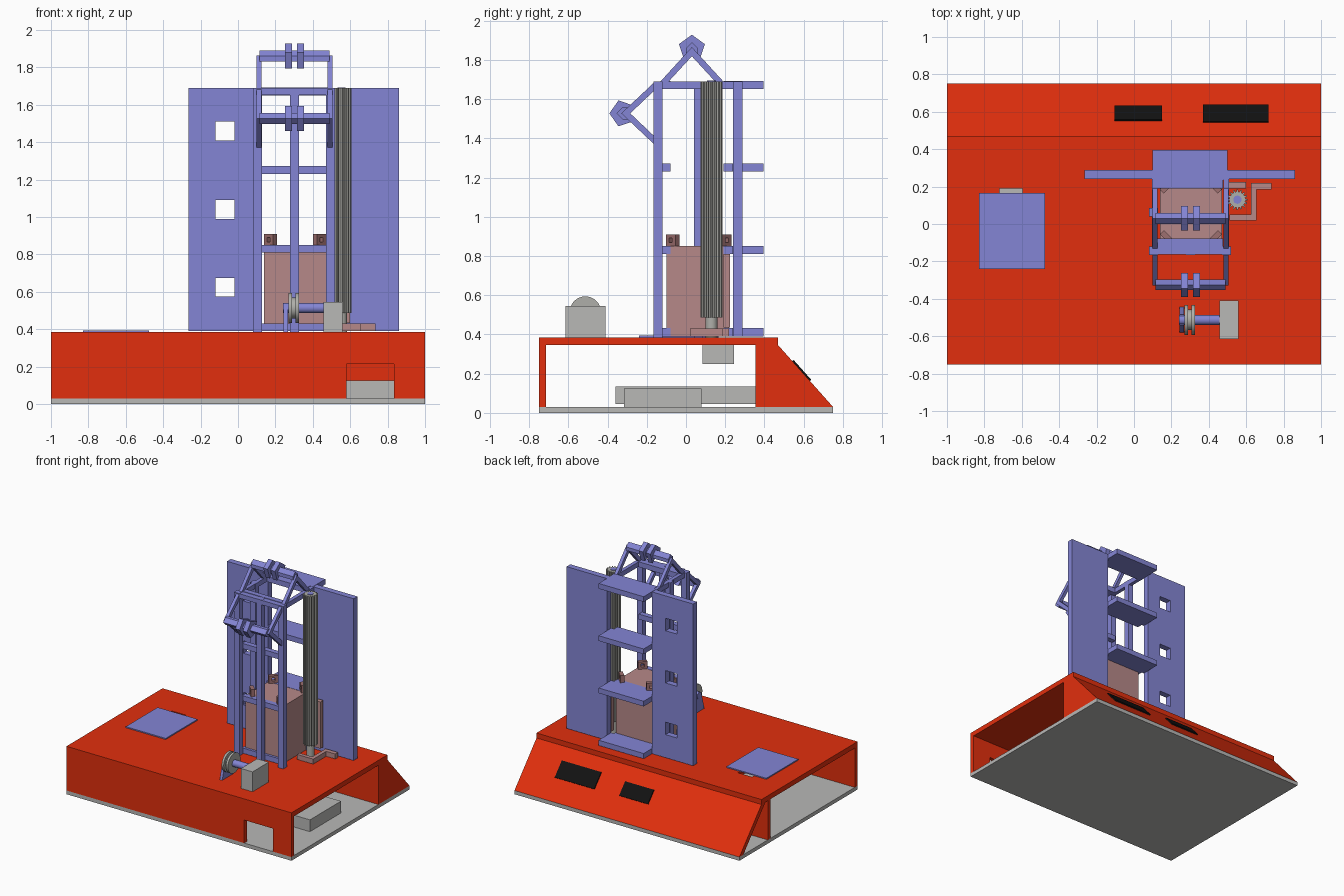
import bpy, bmesh, math
from mathutils import Matrix, Vector

if "Cube" in bpy.data.objects:
    bpy.data.objects.remove(bpy.data.objects["Cube"])


def material(name, r, g, b):
    m = bpy.data.materials.new(name)
    m.diffuse_color = (r, g, b, 1)
    m.use_nodes = True
    m.node_tree.nodes["Principled BSDF"].inputs["Base Color"].default_value = m.diffuse_color
    return m


RED = material("red", 0.76, 0.028, 0.004)
BLUE = material("periwinkle blue", 0.23, 0.235, 0.66)
GREY = material("light grey", 0.48, 0.48, 0.47)
STEEL = material("steel grey", 0.43, 0.43, 0.40)
PINK = material("dusty pink", 0.47, 0.25, 0.25)
ROSE = material("dark rose", 0.34, 0.16, 0.16)
BLACK = material("black", 0.006, 0.006, 0.006)


def finish(name, bm, mat):
    bmesh.ops.recalc_face_normals(bm, faces=bm.faces[:])
    me = bpy.data.meshes.new(name)
    bm.to_mesh(me)
    bm.free()
    ob = bpy.data.objects.new(name, me)
    bpy.context.collection.objects.link(ob)
    if mat:
        me.materials.append(mat)
    return ob


def box(name, x0, x1, y0, y1, z0, z1, mat):
    bm = bmesh.new()
    bmesh.ops.create_cube(bm, size=1)
    for v in bm.verts:
        v.co = Vector(((x0 + x1) / 2 + v.co.x * (x1 - x0),
                       (y0 + y1) / 2 + v.co.y * (y1 - y0),
                       (z0 + z1) / 2 + v.co.z * (z1 - z0)))
    return finish(name, bm, mat)


def prism(name, pts, a, b, mat, axis="x"):
    """Extrude a profile: (y, z) points along x, or (x, y) points along z."""
    bm = bmesh.new()
    put = (lambda p: (a, p[0], p[1])) if axis == "x" else (lambda p: (p[0], p[1], a))
    f = bm.faces.new([bm.verts.new(put(p)) for p in pts])
    new = bmesh.ops.extrude_face_region(bm, geom=[f])["geom"]
    d = Vector((b - a, 0, 0)) if axis == "x" else Vector((0, 0, b - a))
    bmesh.ops.translate(bm, verts=[g for g in new if isinstance(g, bmesh.types.BMVert)], vec=d)
    return finish(name, bm, mat)


def circle(cx, cy, r, n=32):
    return [(cx + r * math.cos(2 * math.pi * i / n), cy + r * math.sin(2 * math.pi * i / n))
            for i in range(n)]


def cut(ob, *holes):
    for h in holes:
        c = box("cutter", *h, None)
        mod = ob.modifiers.new("hole", "BOOLEAN")
        mod.operation, mod.solver, mod.object = "DIFFERENCE", "EXACT", c
        dg = bpy.context.evaluated_depsgraph_get()
        me = bpy.data.meshes.new_from_object(ob.evaluated_get(dg))
        ob.modifiers.clear()
        ob.data = me
        bpy.data.objects.remove(c)


def smooth(ob):
    for o in bpy.context.selected_objects:
        o.select_set(False)
    bpy.context.view_layer.objects.active = ob
    ob.select_set(True)
    bpy.ops.object.shade_smooth_by_angle(angle=math.radians(30))


# Chassis
box("base_plate", -1, 1, -0.75, 0.75, 0, 0.03, GREY)
deck = box("deck", -1, 1, -0.75, 0.47, 0.345, 0.385, RED)
cut(deck, (-0.72, -0.595, 0.0, 0.19, 0.3, 0.45))
wall = box("front_wall", -1, 1, -0.75, -0.715, 0.03, 0.345, RED)
cut(wall, (0.58, 0.835, -0.8, -0.7, 0.02, 0.215))
box("rear_inner_wall", -1, 1, 0.355, 0.39, 0.03, 0.345, RED)
prism("rear_slope", [(0.47, 0.345), (0.75, 0.03), (0.70, 0.03), (0.42, 0.345)], -1, 1, RED)
prism("slope_end_cap", [(0.39, 0.03), (0.70, 0.03), (0.42, 0.345), (0.39, 0.345)], 0.965, 1, RED)
box("hatch_cover", -0.83, -0.475, -0.24, 0.165, 0.385, 0.394, BLUE)

# Vents on the rear slope
for i, (x0, x1, ya, yb) in enumerate([(-0.105, 0.15, 0.552, 0.628), (0.37, 0.72, 0.542, 0.632)]):
    on = lambda y, h: (y + 0.747 * h, 0.345 - (y - 0.47) * 1.125 + 0.664 * h)
    prism(f"vent_{i}", [on(ya, 0), on(yb, 0), on(yb, 0.009), on(ya, 0.009)], x0, x1, BLACK)

# Boxes inside the chassis
box("battery_box", 0.33, 0.86, -0.315, 0.08, 0.03, 0.125, GREY)
box("control_box", -0.05, 0.3, -0.36, 0.355, 0.045, 0.135, GREY)
box("lift_motor", 0.47, 0.63, 0.085, 0.245, 0.25, 0.345, GREY)

# Back panels, the left one with three windows
left = box("left_panel", -0.265, 0.1, 0.24, 0.288, 0.39, 1.69, BLUE)
cut(left, *[(-0.12, -0.02, 0.2, 0.35, z, z + 0.1) for z in (0.575, 0.99, 1.41)])
box("right_panel", 0.5, 0.86, 0.24, 0.288, 0.39, 1.69, BLUE)

# Tower frame: uprights, cross beams and rear steps
for n, x0, x1, y0, z1 in [("front_upright_left", 0.08, 0.127, -0.165, 1.69),
                          ("front_upright_right", 0.47, 0.518, -0.165, 1.69),
                          ("front_upright_middle", 0.278, 0.325, -0.165, 1.69),
                          ("side_upright", 0.08, 0.127, 0.04, 1.69)]:
    box(n, x0, x1, y0, y0 + 0.046, 0.385, z1, BLUE)
for i, z in enumerate([0.39, 0.81, 1.23, 1.65]):
    box(f"front_beam_{i}", 0.12, 0.475, -0.12, -0.078, z, z + 0.042, BLUE)
    box(f"rear_beam_{i}", 0.12, 0.475, 0.19, 0.235, z, z + 0.042, BLUE)
    box(f"rear_step_{i}", 0.1, 0.5, 0.235, 0.395, z, z + 0.042, BLUE)
box("top_front_beam", 0.08, 0.515, -0.163, -0.12, 1.652, 1.688, BLUE)
for n, x in [("left", 0.095), ("right", 0.478)]:
    box(f"top_rail_{n}", x, x + 0.03, -0.12, 0.24, 1.651, 1.69, BLUE)

# Two triangular pulley supports, one on top and one facing forward
chevron = [(-0.16, 0), (0, 0.175), (0.16, 0), (0.118, 0), (0, 0.128), (-0.118, 0)]
bracket = [(0, 0.238), (0.066, 0.19), (0.038, 0.105), (0, 0.14), (-0.038, 0.105), (-0.066, 0.19)]
bar = [(0, 0.2), (0.03, 0.17), (0.03, 0.142), (-0.03, 0.142), (-0.03, 0.17)]
for n, place in [("top", lambda p: (0.03 + p[0], 1.69 + p[1])),
                 ("front", lambda p: (-0.16 - 0.97 * p[1], 1.527 + p[0]))]:
    for s, x in [("left", 0.1), ("right", 0.479)]:
        prism(f"{n}_truss_{s}", [place(p) for p in chevron], x, x + 0.026, BLUE)
    prism(f"{n}_truss_bar", [place(p) for p in bar], 0.115, 0.49, BLUE)
    for s, x in [("left", 0.25), ("right", 0.316)]:
        prism(f"{n}_bracket_{s}", [place(p) for p in bracket], x, x + 0.038, BLUE)

# Carriage box with four corner lugs
box("carriage", 0.138, 0.47, -0.1, 0.22, 0.39, 0.85, PINK)
for i in range(4):
    sx, sy = (-1 if i % 2 else 1), (-1 if i < 2 else 1)
    lug = box(f"corner_lug_{i}", -0.034, 0.034, -0.015, 0.015, 0.85, 0.91, ROSE)
    cut(lug, (-0.012, 0.012, -0.05, 0.05, 0.868, 0.892))
    lug.data.transform(Matrix.Translation((0.304 + sx * 0.131, 0.065 + sy * 0.133, 0))
                       @ Matrix.Rotation(-sx * sy * math.pi / 4, 4, "Z"))
box("gear_plate", 0.505, 0.6, 0.19, 0.225, 0.435, 0.81, PINK)
prism("floor_bracket", [(0.51, 0.02), (0.655, 0.02), (0.655, 0.185), (0.735, 0.185), (0.735, 0.22),
                        (0.625, 0.22), (0.625, 0.05), (0.51, 0.05)], 0.39, 0.43, PINK, "z")

# Tall gear column on its shaft
gear = []
for i in range(16):
    for k, r in [(-0.3, 0.043), (-0.17, 0.055), (0.17, 0.055), (0.3, 0.043)]:
        t = (i + k) * math.tau / 16
        gear.append((0.553 + r * math.cos(t), 0.13 + r * math.sin(t)))
prism("gear_column", gear, 0.487, 1.69, STEEL, "z")
smooth(prism("gear_shaft", circle(0.553, 0.13, 0.03), 0.345, 0.487, STEEL, "z"))
smooth(prism("gear_shaft_tip", circle(0.553, 0.13, 0.022), 1.69, 1.694, BLUE, "z"))

# Winch: motor, shaft, pulley and stand
box("winch_motor", 0.457, 0.56, -0.615, -0.41, 0.385, 0.545, GREY)
for n, r, x0, x1, m in [("winch_shaft", 0.027, 0.24, 0.457, BLUE), ("pulley_hub", 0.055, 0.285, 0.31, STEEL),
                        ("pulley_rim_left", 0.08, 0.27, 0.288, STEEL),
                        ("pulley_rim_right", 0.08, 0.308, 0.326, STEEL)]:
    smooth(prism(n, circle(-0.513, 0.514, r), x0, x1, m))
prism("winch_stand", [(-0.58, 0.385), (-0.445, 0.385), (-0.485, 0.53), (-0.54, 0.53)], 0.243, 0.266, BLUE)
